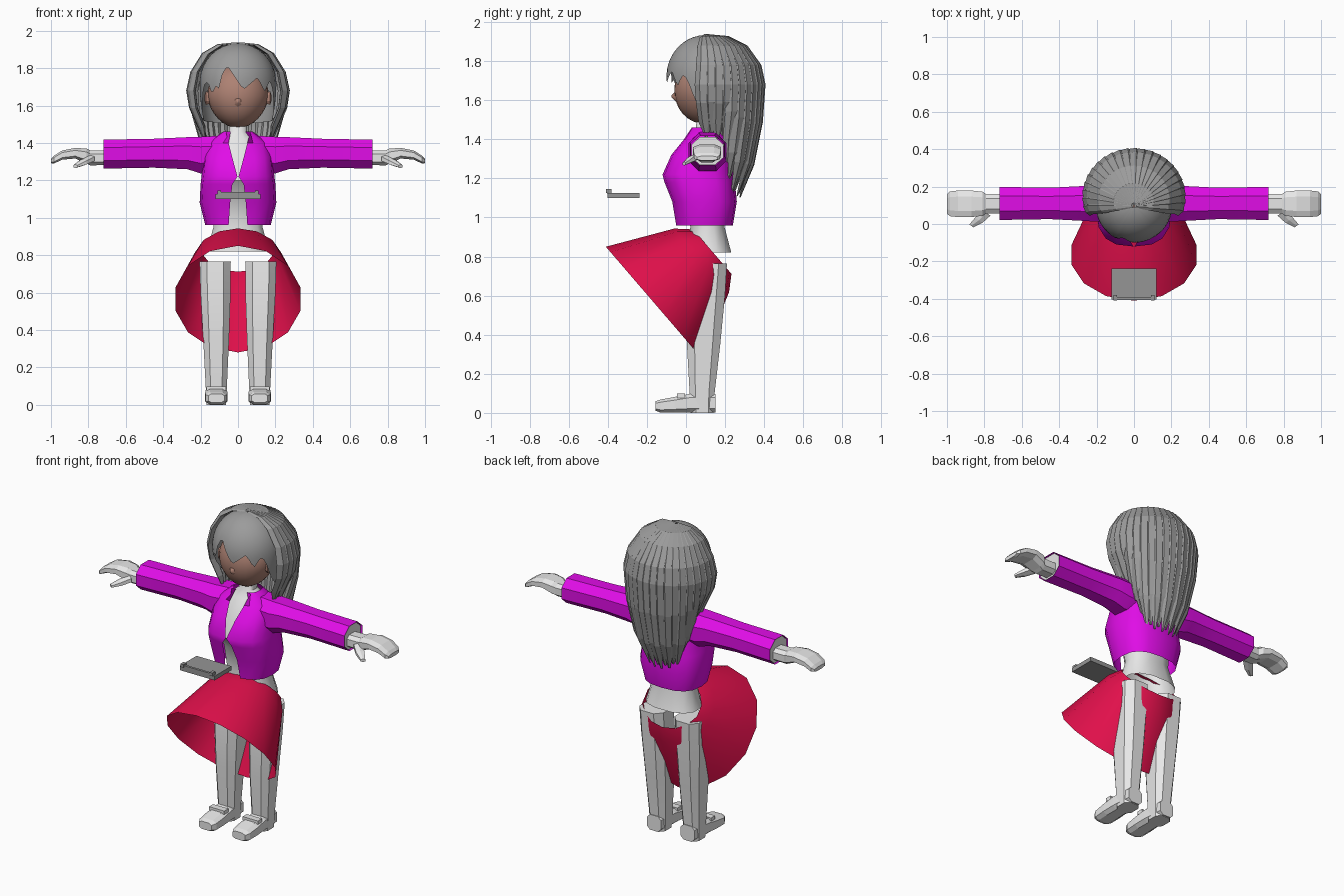
import bpy, bmesh
from math import sin, cos, pi, radians, sqrt, copysign
from mathutils import Vector

if "Cube" in bpy.data.objects:
    bpy.data.objects.remove(bpy.data.objects["Cube"])


def material(name, r, g, b):
    m = bpy.data.materials.new(name)
    m.use_nodes = True
    m.diffuse_color = (r, g, b, 1)
    m.node_tree.nodes["Principled BSDF"].inputs["Base Color"].default_value = (r, g, b, 1)
    return m


WHITE = material("pale white", .8, .8, .8)
GREY = material("hair grey", .33, .33, .33)
METAL = material("tablet grey", .3, .3, .3)
MAGENTA = material("magenta cloth", .75, .004, .8)
CRIMSON = material("crimson cloth", .75, .005, .07)
FACE = material("brown skin", .42, .22, .17)


def loft(name, rings, mat, closed=True, caps=True, smooth=0):
    """Skin a list of equal-length point rings."""
    bm = bmesh.new()
    rows = [[bm.verts.new(p) for p in ring] for ring in rings]
    n = len(rows[0])
    for a, b in zip(rows, rows[1:]):
        for i in range(n if closed else n - 1):
            j = (i + 1) % n
            bm.faces.new((a[i], a[j], b[j], b[i]))
    if caps:
        bm.faces.new(rows[0])
        bm.faces.new(rows[-1])
    bmesh.ops.recalc_face_normals(bm, faces=bm.faces)
    return finish(name, bm, mat, smooth)


def finish(name, bm, mat, smooth=0):
    mesh = bpy.data.meshes.new(name)
    bm.to_mesh(mesh)
    bm.free()
    mesh.materials.append(mat)
    ob = bpy.data.objects.new(name, mesh)
    bpy.context.collection.objects.link(ob)
    if smooth:
        bpy.ops.object.select_all(action="DESELECT")
        ob.select_set(True)
        bpy.context.view_layer.objects.active = ob
        bpy.ops.object.shade_smooth_by_angle(angle=radians(smooth))
    return ob


def box(name, centre, size, mat):
    x, y, z = (s / 2 for s in size)
    corners = ((-x, -y), (x, -y), (x, y), (-x, y))
    c = Vector(centre)
    return loft(name, [[c + Vector((a, b, h)) for a, b in corners] for h in (-z, z)], mat)


def oval(centre, u, v, n=8, power=.8):
    """Rounded-square ring around centre, spanned by vectors u and v."""
    out = []
    for i in range(n):
        a = 2 * pi * (i + .5) / n
        c, s = cos(a), sin(a)
        out.append(Vector(centre) + Vector(u) * copysign(abs(c) ** power, c)
                   + Vector(v) * copysign(abs(s) ** power, s))
    return out


def flat_oval(z, cx, rx, y0, y1, n=12, power=.8):
    return oval((cx, (y0 + y1) / 2, z), (rx, 0, 0), (0, (y1 - y0) / 2, 0), n, power)


def lerp(table, t):
    for (a, p), (b, q) in zip(table, table[1:]):
        if t <= b:
            return p + (q - p) * (t - a) / (b - a)
    return table[-1][1]


# Torso and neck
torso = [(.82, .17, .0, .235), (.95, .135, .02, .2), (1.1, .15, .0, .2), (1.2, .16, -.08, .2),
         (1.32, .15, -.04, .19), (1.42, .1, .02, .17), (1.46, .05, .05, .15), (1.54, .045, .055, .14)]
loft("torso", [flat_oval(z, 0, r, a, b) for z, r, a, b in torso], WHITE, caps=False, smooth=40)

# Open jacket: z, half width, front, back, half gap
jacket = [(.96, .175, -.05, .24, .05), (1.08, .205, -.07, .26, .042), (1.18, .2, -.11, .25, .03),
          (1.22, .195, -.12, .245, .003), (1.32, .185, -.075, .23, .03), (1.4, .165, -.01, .21, .05),
          (1.46, .08, .03, .17, .065)]
rings = []
for z, r, y0, y1, gap in jacket:
    ring = []
    for i in range(17):
        a = 2 * pi * i / 16
        s, c = sin(a), -cos(a)
        x = r * copysign(abs(s) ** .75, s)
        if i in (0, 16):
            x = gap if i == 0 else -gap
        ring.append((x, (y0 + y1) / 2 + (y1 - y0) / 2 * copysign(abs(c) ** .75, c), z))
    rings.append(ring)
loft("jacket", rings, MAGENTA, closed=False, caps=False, smooth=40)

sleeve = [(.1, 1.34, .105, .1), (.2, 1.335, .105, .105), (.27, 1.345, .092, .1),
          (.45, 1.345, .083, .09), (.72, 1.34, .083, .095)]
hand = [(.6, 1.32, .04, .055), (.79, 1.32, .042, .055), (.81, 1.33, .042, .068), (.87, 1.345, .03, .075),
        (.94, 1.335, .026, .075), (.985, 1.31, .022, .07), (1, 1.303, .012, .055)]
thumb = [(.79, .06, 1.315, .025), (.83, .02, 1.295, .022), (.87, -.01, 1.275, .012)]
leg = [(.765, .122, .088, .02, .215), (.6, .12, .085, .0, .205), (.35, .117, .073, .0, .18),
       (.1, .116, .06, .015, .15), (.0, .116, .055, .02, .145)]
foot = [(.15, .0, .1, .05), (.02, .0, .1, .06), (-.06, .0, .083, .063),
        (-.13, .0, .07, .06), (-.157, .01, .06, .045)]

for s, side in ((1, "left"), (-1, "right")):
    # Arm
    loft(side + "_sleeve", [oval((s * x, .11, z), (0, w, 0), (0, 0, h), 8, .9)
                            for x, z, h, w in sleeve], MAGENTA, caps=False, smooth=40)
    loft(side + "_cuff_lining", [oval((s * x, .11, 1.34), (0, .089, 0), (0, 0, .078), 8, .9)
                                 for x in (.7, .712)], WHITE)
    loft(side + "_hand", [oval((s * x, .108, z), (0, w, 0), (0, 0, h), 8, .7)
                          for x, z, h, w in hand], WHITE)
    loft(side + "_thumb", [oval((s * x, y, z), (s * r, r * .7, 0), (0, 0, r * .8), 6)
                           for x, y, z, r in thumb], WHITE)
    # Leg and shoe
    loft(side + "_leg", [flat_oval(z, s * cx, r, a, b, 8, .7) for z, cx, r, a, b in leg], WHITE, smooth=35)
    loft(side + "_shoe", [oval((s * .116, y, (a + b) / 2), (w, 0, 0), (0, 0, (b - a) / 2), 8, .6)
                          for y, a, b, w in foot], WHITE)
    box(side + "_shoe_strap", (s * .116, -.025, .088), (.105, .04, .022), WHITE)
    # Ear
    loft(side + "_ear", [oval((s * x, .07, 1.64), (0, r, 0), (0, 0, r * 1.5))
                         for x, r in ((.14, .02), (.172, .025), (.178, .012))], FACE)

# Tilted flared skirt, open at both ends
slope = Vector((0, .49, -.57)).normalized()
skirt = [((0, .135, .825), .19, .15), ((0, .08, .78), .235, .215), ((0, -.165, .565), .342, .376)]
loft("skirt", [oval(c, (w, 0, 0), slope * h, 14, 1) for c, w, h in skirt], CRIMSON, caps=False, smooth=40)

# Tablet with a raised front bracket
box("tablet", (0, -.32, 1.113), (.24, .165, .026), METAL)
box("tablet_bracket", (0, -.398, 1.13), (.19, .015, .014), METAL)
for s in (1, -1):
    box("tablet_bracket_end", (s * .1, -.395, 1.135), (.02, .03, .02), METAL)

# Head and nose
bm = bmesh.new()
bmesh.ops.create_uvsphere(bm, u_segments=24, v_segments=16, radius=1)
for v in bm.verts:
    taper = 1 - .12 * max(0, -v.co.z)
    v.co = (v.co.x * .165 * taper, .09 + v.co.y * .15, 1.65 + v.co.z * .17)
finish("head", bm, FACE, 60)
loft("nose", [oval((0, y, 1.62), (r, 0, 0), (0, 0, r * 1.3), 6)
              for y, r in ((-.045, .025), (-.073, .005))], FACE, smooth=80)

# Hair cap with an uneven fringe: degrees from the front, lower edge height
fringe = [(-180, 1.5), (-92, 1.52), (-74, 1.6), (-62, 1.71), (-52, 1.73), (-43, 1.66), (-34, 1.71),
          (-30, 1.69), (-23, 1.79), (-17, 1.81), (-8, 1.77), (8, 1.685), (20, 1.72), (31, 1.75),
          (44, 1.67), (54, 1.73), (62, 1.71), (74, 1.6), (92, 1.52), (180, 1.5)]
rings = []
for k in range(13):
    ring = []
    for i in range(72):
        deg = -180 + 5 * i
        edge = lerp(fringe, deg)
        z = 1.933 - (1.933 - edge) * (k / 12) ** 1.7 - .0004
        up = (z - 1.72) / .213
        r = sqrt(max(0, 1 - up * up)) if up > 0 else 1 - .12 * up * up
        a = radians(deg)
        ring.append((.205 * r * sin(a), .1 - .2 * r * cos(a), z))
    rings.append(ring)
loft("hair_cap", rings, GREY, caps=False, smooth=50)

# Long back hair: pointed ridged locks fanned around the crown
reach = [(0, .03), (.12, .38), (.24, .68), (.37, .92), (.48, 1), (.66, .95), (.85, .78), (1, .55)]
drop = [(0, 1.932), (.12, 1.922), (.24, 1.875), (.37, 1.78), (.48, 1.68)]
width = [(0, .012), (.24, .036), (.48, .044), (.85, .036), (1, .006)]
COUNT = 23
for i in range(COUNT):
    a = radians(-14 + 208 * i / (COUNT - 1))
    c, s = cos(a), sin(a)
    low = lerp([(-1, 1.42), (.25, 1.4), (.6, 1.13), (1, 1.1)], s) + .02 * (i % 2)
    out, side = Vector((c, s, 0)), Vector((-s, c, 0))
    rings = []
    for t, f in reach:
        if s < .5:
            f = max(f, .7) if t > .9 else f
        z = lerp(drop, t) if t <= .48 else 1.68 + (low - 1.68) * (t - .48) / .52
        w = lerp(width, t)
        p = Vector((.255 * f * c, .1 + .045 * min(1, t * 3) + .24 * f * s, z))
        lift = out * w * .5 + Vector((0, 0, .006 if t < .3 else 0))
        rings.append([p - side * w, p + lift - side * w * .3, p + lift * .8 + side * w * .5,
                      p + side * w, p - out * w * .5])
    loft("hair_lock", rings, GREY)
